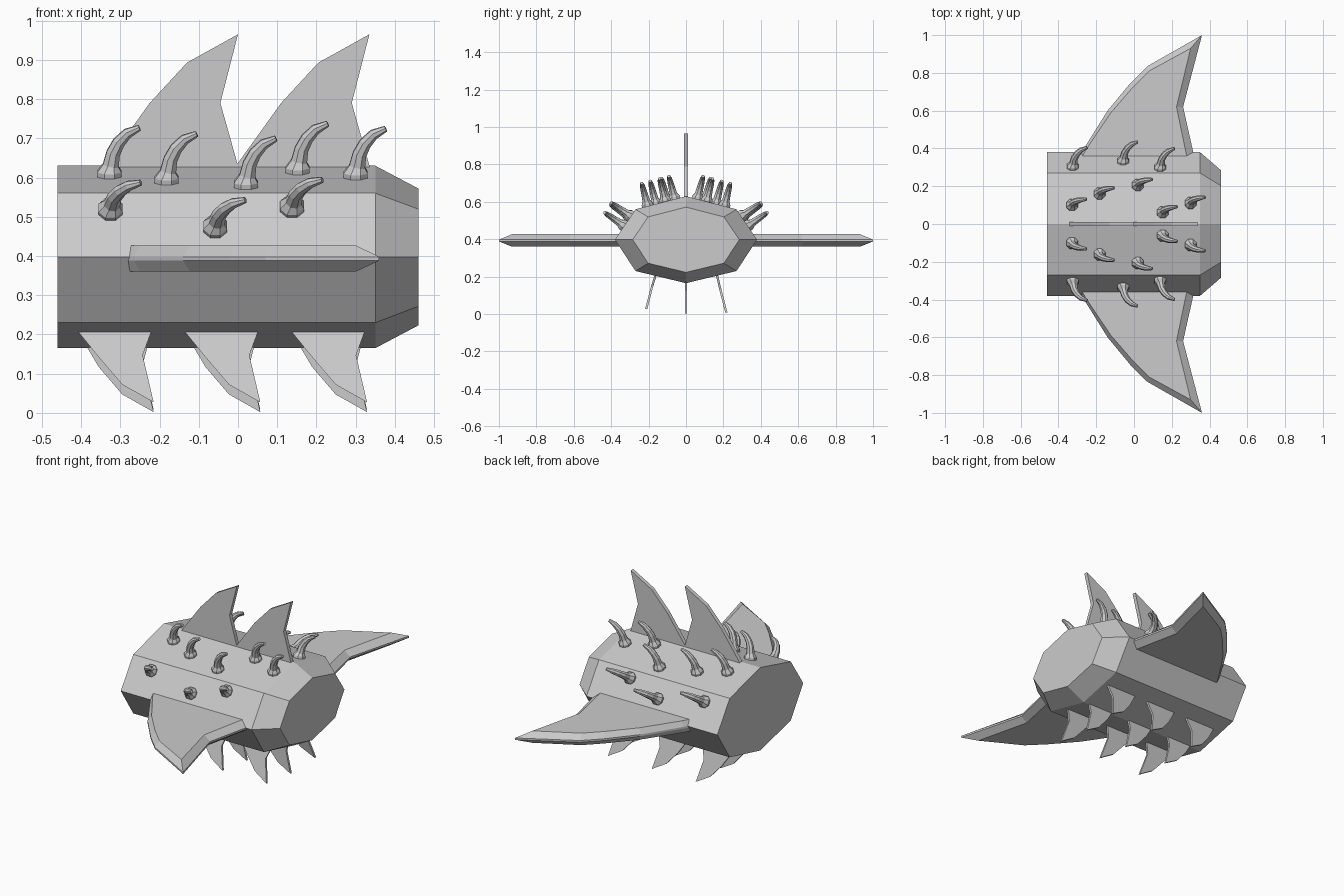
import bpy, math
from mathutils import Vector, Matrix

if "Cube" in bpy.data.objects:
    bpy.data.objects.remove(bpy.data.objects["Cube"])


def loft(name, rings):
    """Skin a list of equal-length closed rings and cap both ends."""
    n = len(rings[0])
    verts = [Vector(p) for r in rings for p in r]
    faces = [(a * n + i, a * n + (i + 1) % n, (a + 1) * n + (i + 1) % n, (a + 1) * n + i)
             for a in range(len(rings) - 1) for i in range(n)]
    faces += [tuple(range(n))[::-1], tuple(range(len(verts) - n, len(verts)))]
    me = bpy.data.meshes.new(name)
    me.from_pydata(verts, [], faces)
    import bmesh
    bm = bmesh.new()
    bm.from_mesh(me)
    bmesh.ops.recalc_face_normals(bm, faces=bm.faces)
    bm.to_mesh(me)
    bm.free()
    ob = bpy.data.objects.new(name, me)
    bpy.context.collection.objects.link(ob)
    return ob


# Eight-sided body with a tapered nose at +x
MID = 0.3975
section = [(0, .63), (.27, .56), (.38, MID), (.27, .23), (0, .165),
           (-.27, .23), (-.38, MID), (-.27, .56)]
loft("body", [[(x, y * s, MID + (z - MID) * s) for y, z in section]
              for x, s in ((-.46, 1), (.35, 1), (.46, .75))])

# Large side fins: bevelled slab, sharp rim
rim = [(-.305, .33), (-.265, .40), (-.14, .60), (-.02, .745), (.07, .835),
       (.36, 1.0), (.26, .62), (.325, .33)]
flat = [(-.29, .33), (-.25, .40), (-.122, .59), (-.005, .725), (.08, .81),
        (.30, .93), (.225, .62), (.285, .33)]
for side, label in ((-1, "front"), (1, "back")):
    loft("side_fin_" + label, [[(x, side * y, z) for x, y in pts]
                               for pts, z in ((flat, .36), (rim, .388), (rim, .398), (flat, .427))])

# Two thin dorsal fins
dorsal = [(-.355, .60), (-.34, .63), (-.225, .79), (-.13, .893), (0, .965), (-.045, .79),
          (0, .63), (0, .60)]
for k in range(2):
    loft(f"dorsal_fin_{k + 1}", [[(x + .335 * k, y, z) for x, z in dorsal] for y in (-.011, .011)])

# Three rows of belly fins, outer rows splayed outwards
belly = [(-.41, .21), (-.355, .13), (-.295, .06), (-.215, .015), (-.243, .135), (-.22, .21)]
for row, (y0, lean, drop) in enumerate(((-.162, -.26, .012), (0, 0, -.013), (.165, .26, -.007))):
    for k in range(3):
        loft(f"belly_fin_{row + 1}_{k + 1}",
             [[(x + .272 * k, y0 + t + lean * (.21 - z), z + (drop if z < .2 else 0)) for x, z in belly]
              for t in (-.006, .006)])

# Curved horns: (sweep along x, height off the skin, radius)
profile = [(0, -.012, .033), (0, .012, .033), (.004, .028, .022), (.010, .06, .019),
           (.024, .088, .017), (.046, .112, .014), (.077, .127, .008)]


def horn(name, x, y, z, normal):
    up = Vector(normal).normalized()
    across = Vector((1, 0, 0)).cross(up)
    base = Vector((x, y, z))
    rings = []
    for i, (s, h, r) in enumerate(profile):
        if i < 2:
            d = Vector((0, 1))
        else:
            a, b = profile[i - 1], profile[min(i + 1, len(profile) - 1)]
            d = Vector((b[0] - a[0], b[1] - a[1])).normalized()
        u = Vector((1, 0, 0)) * d.y - up * d.x
        c = base + Vector((s, 0, 0)) + up * h
        rings.append([c + r * (u * math.cos(t) + across * math.sin(t))
                      for t in (math.tau * (j + .5) / 8 for j in range(8))])
    loft(name, rings)


upper = [(-.328, .10), (-.182, .16), (.02, .205), (.152, .06), (.30, .11)]
lower = [(-.325, .30), (-.058, .33), (.138, .295)]
for side, label in ((-1, "front"), (1, "back")):
    for k, (x, y) in enumerate(upper):
        horn(f"upper_horn_{label}_{k + 1}", x, side * y, .63 - y * .07 / .27, (0, side * .07, .27))
    for k, (x, y) in enumerate(lower):
        horn(f"lower_horn_{label}_{k + 1}", x, side * y, .56 - (y - .27) * .1625 / .11,
             (0, side * .1625, .11))
